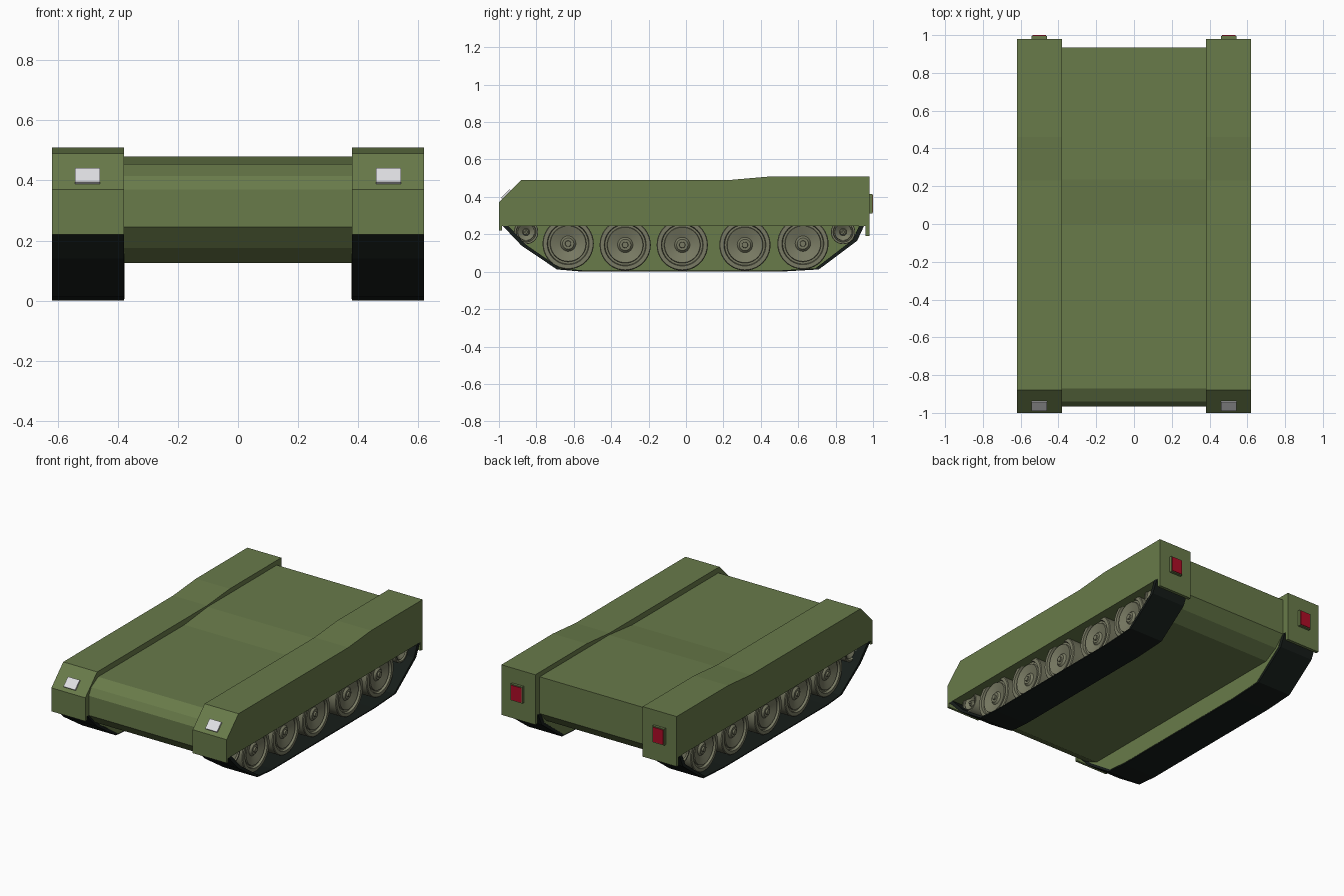
import bpy, bmesh
from math import sin, cos, tau, radians

cube = bpy.data.objects.get("Cube")
if cube:
    bpy.data.objects.remove(cube)


def material(name, r, g, b):
    m = bpy.data.materials.new(name)
    m.use_nodes = True
    m.diffuse_color = (r, g, b, 1)
    shader = m.node_tree.nodes["Principled BSDF"]
    shader.inputs["Base Color"].default_value = (r, g, b, 1)
    shader.inputs["Roughness"].default_value = 0.7
    return m


green = material("olive green", 0.14, 0.197, 0.068)
black = material("track black", 0.008, 0.012, 0.01)
grey = material("wheel grey", 0.19, 0.195, 0.125)
white = material("lamp white", 0.75, 0.75, 0.77)
red = material("lamp red", 0.42, 0.004, 0.02)


def finish(bm, name, mat, mirror=True):
    """Turn a bmesh into an object, optionally mirrored to the other side."""
    bmesh.ops.recalc_face_normals(bm, faces=bm.faces)
    mesh = bpy.data.meshes.new(name)
    bm.to_mesh(mesh)
    bm.free()
    mesh.materials.append(mat)
    obj = bpy.data.objects.new(name, mesh)
    bpy.context.collection.objects.link(obj)
    if mirror:
        obj.modifiers.new("both sides", 'MIRROR')
    return obj


def extrude(name, profile, x0, x1, mat, mirror=True):
    """Solid from a side profile of (y, z) points, between x0 and x1."""
    bm = bmesh.new()
    face = bm.faces.new([bm.verts.new((x0, y, z)) for y, z in profile])
    new = bmesh.ops.extrude_face_region(bm, geom=[face])["geom"]
    verts = [v for v in new if isinstance(v, bmesh.types.BMVert)]
    bmesh.ops.translate(bm, verts=verts, vec=(x1 - x0, 0, 0))
    return finish(bm, name, mat, mirror)


def wheel(name, y, z, radius, sides=40):
    """Lathe a dished wheel about the x axis; profile is (radius share, x)."""
    profile = [(1, 0.42), (1, 0.565), (0.97, 0.57), (0.82, 0.57), (0.79, 0.555),
               (0.71, 0.555), (0.69, 0.565), (0.3, 0.548), (0.22, 0.56),
               (0.12, 0.56), (0.11, 0.57)]
    bm = bmesh.new()
    rings = [[bm.verts.new((x, y + radius * r * cos(tau * i / sides),
                            z + radius * r * sin(tau * i / sides)))
              for i in range(sides)] for r, x in profile]
    for a, b in zip(rings, rings[1:]):
        for i in range(sides):
            j = (i + 1) % sides
            bm.faces.new((a[i], a[j], b[j], b[i]))
    bm.faces.new(rings[0])
    bm.faces.new(rings[-1])
    obj = finish(bm, name, grey)
    bpy.ops.object.select_all(action='DESELECT')
    bpy.context.view_layer.objects.active = obj
    obj.select_set(True)
    bpy.ops.object.shade_smooth_by_angle(angle=radians(25))


# Central hull
extrude("hull", [(-0.965, 0.245), (-0.965, 0.37), (-0.94, 0.415), (-0.87, 0.455),
                 (0, 0.455), (0.235, 0.48), (0.935, 0.48), (0.935, 0.245),
                 (0.87, 0.175), (0.78, 0.125), (-0.8, 0.125), (-0.9, 0.175)],
        -0.385, 0.385, green, mirror=False)

# Side fenders with front and rear lips
extrude("fender", [(-1, 0.22), (-1, 0.37), (-0.88, 0.49), (0.23, 0.49),
                   (0.46, 0.51), (0.98, 0.51), (0.98, 0.19), (0.96, 0.19),
                   (0.96, 0.245), (-0.985, 0.245), (-0.985, 0.22)],
        0.38, 0.62, green)

# Track belt under each fender, with the plate behind the wheels
belt = [(-0.98, 0.245), (-0.88, 0.14), (-0.69, 0.012), (-0.55, 0),
        (0.5, 0), (0.71, 0.012), (0.915, 0.165), (0.952, 0.245)]
inner = [(y * 0.975, z + 0.006) for y, z in belt]
extrude("track", belt + inner[::-1], 0.38, 0.62, black)
extrude("track_inner_plate", inner, 0.378, 0.41, green)

# Road wheels and the small end wheels
for n, (y, z) in enumerate([(-0.63, 0.15), (-0.325, 0.143), (-0.02, 0.143),
                            (0.315, 0.143), (0.625, 0.15)]):
    wheel(f"road_wheel_{n + 1}", y, z, 0.137)
wheel("front_small_wheel", -0.855, 0.212, 0.065)
wheel("rear_small_wheel", 0.84, 0.212, 0.065)

# Headlights lying on the sloped fender front
extrude("headlight", [(-0.982, 0.388), (-0.989, 0.395), (-0.943, 0.441), (-0.936, 0.434)],
        0.46, 0.543, white)

# Tail lights: green housing with a red lens
extrude("tail_light_housing", [(0.975, 0.31), (0.996, 0.31), (0.996, 0.415), (0.975, 0.415)],
        0.46, 0.543, green)
extrude("tail_light_lens", [(0.994, 0.316), (1, 0.316), (1, 0.409), (0.994, 0.409)],
        0.465, 0.538, red)
